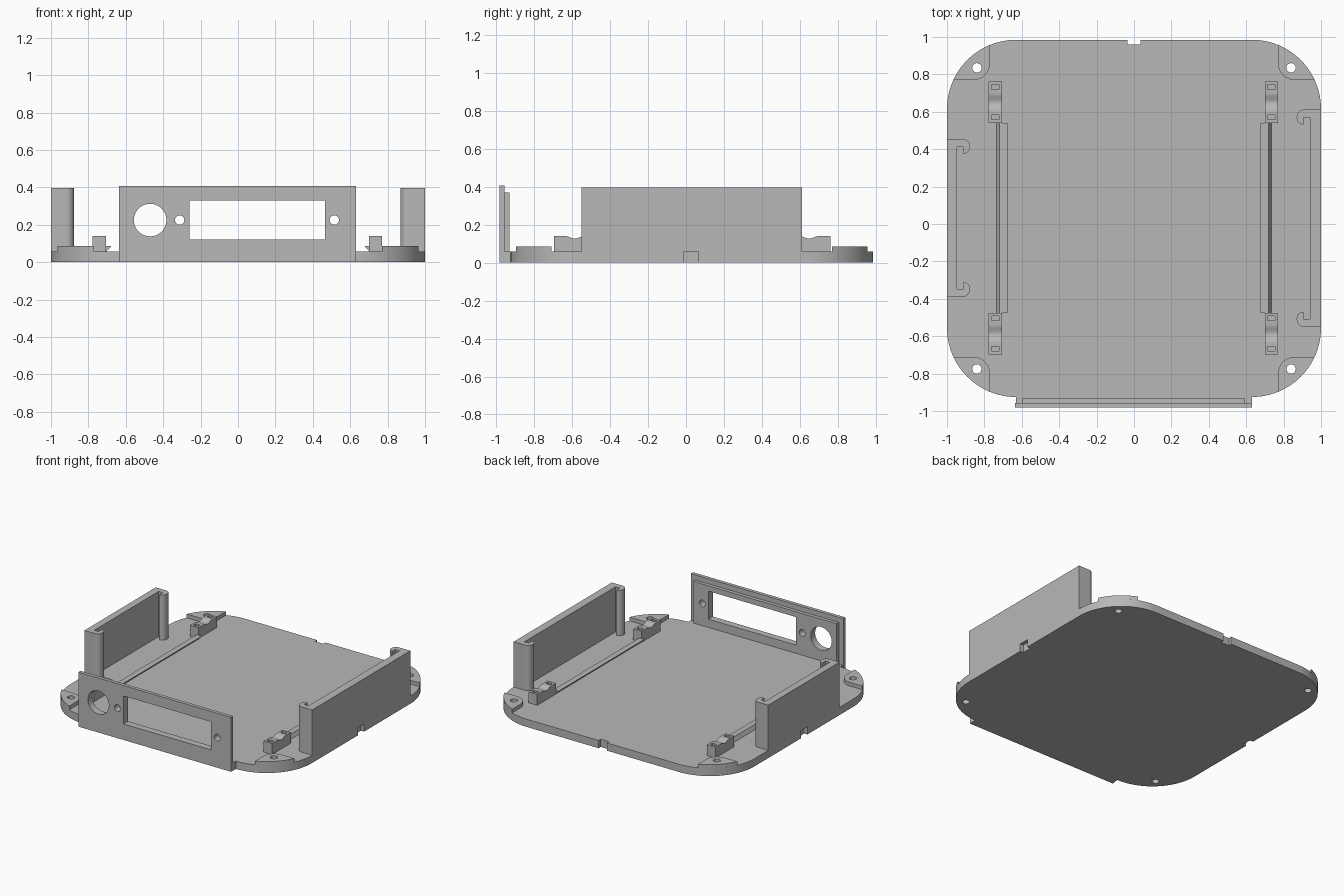
import bpy, bmesh, math
from mathutils import Vector

if "Cube" in bpy.data.objects:
    bpy.data.objects.remove(bpy.data.objects["Cube"])

grey = bpy.data.materials.new("light grey plastic")
grey.diffuse_color = (0.48, 0.48, 0.48, 1)
grey.use_nodes = True
grey.node_tree.nodes["Principled BSDF"].inputs["Base Color"].default_value = grey.diffuse_color

T = 0.058      # plate thickness
YC = 0.03      # centre of the plate in y
PAD_TOP = 0.086


def arc(cx, cy, r, a0, a1, n=12):
    """Points along an arc, angles in degrees."""
    out = []
    for i in range(n + 1):
        a = math.radians(a0 + (a1 - a0) * i / n)
        out.append((cx + r * math.cos(a), cy + r * math.sin(a)))
    return out


def prism(name, pts, lo, hi, axis="z"):
    """Extrude a 2D outline along z (x,y), y (x,z) or x (y,z)."""
    place = {"z": lambda p, h: (p[0], p[1], h),
             "y": lambda p, h: (p[0], h, p[1]),
             "x": lambda p, h: (h, p[0], p[1])}[axis]
    bm = bmesh.new()
    face = bm.faces.new([bm.verts.new(place(p, lo)) for p in pts])
    ext = bmesh.ops.extrude_face_region(bm, geom=[face])
    move = Vector(place((0, 0), hi - lo))
    for v in ext["geom"]:
        if isinstance(v, bmesh.types.BMVert):
            v.co += move
    bmesh.ops.recalc_face_normals(bm, faces=bm.faces[:])
    mesh = bpy.data.meshes.new(name)
    bm.to_mesh(mesh)
    bm.free()
    mesh.materials.append(grey)
    ob = bpy.data.objects.new(name, mesh)
    bpy.context.collection.objects.link(ob)
    return ob


def rect(x0, x1, y0, y1):
    return [(x0, y0), (x1, y0), (x1, y1), (x0, y1)]


def circle(x, y, r, n=32):
    return arc(x, y, r, 0, 360 * (n - 1) / n, n - 1)


def activate(ob):
    bpy.ops.object.select_all(action="DESELECT")
    ob.select_set(True)
    bpy.context.view_layer.objects.active = ob


def cut(ob, cutters):
    """Subtract each cutter and remove it."""
    for c in cutters:
        activate(ob)
        m = ob.modifiers.new("cut", "BOOLEAN")
        m.operation, m.solver, m.object = "DIFFERENCE", "EXACT", c
        bpy.ops.object.modifier_apply(modifier=m.name)
        bpy.data.objects.remove(c)


def mirror(pts, sx=1, sy=1):
    """Mirror an outline across x = 0 and the plate's centre line."""
    return [(x * sx, YC + (y - YC) * sy) for x, y in pts]


corners = [(sx, sy) for sx in (-1, 1) for sy in (-1, 1)]


def screw_hole(sx, sy):
    return prism("hole", mirror(circle(0.84, 0.835, 0.025, 24), sx, sy), -0.1, 0.2)


# Rounded base plate, with a straight tongue carrying the front panel
outline = (arc(0.63, 0.615, 0.37, 0, 90, 24) + arc(-0.63, 0.615, 0.37, 90, 180, 24)
           + arc(-0.63, -0.555, 0.37, 180, 270, 24)
           + [(-0.63, -0.957), (0.63, -0.957)]
           + arc(0.63, -0.555, 0.37, 270, 360, 24))
plate = prism("base_plate", outline, 0, T)
cut(plate, [screw_hole(*c) for c in corners] + [
    prism("back_notch", rect(-0.035, 0.035, 0.96, 1.1), -0.1, 0.2),
    prism("right_notch", rect(0.973, 1.1, -0.01, 0.065), -0.1, 0.2),
    prism("left_notch", rect(-1.1, -0.973, -0.01, 0.065), -0.1, 0.2)])

# Raised screw pads in the corners
a_start = math.degrees(math.asin(0.155 / 0.37))
a_end = math.degrees(math.acos(0.14 / 0.37))
pad = arc(0.63, 0.615, 0.37, a_start, a_end, 16) + arc(0.86, 0.86, 0.09, 180, 270, 12)
for sx, sy in corners:
    ob = prism("corner_pad", mirror(pad, sx, sy), T, PAD_TOP)
    cut(ob, [screw_hole(sx, sy)])


# Side walls whose ends curl into hooks
def side_wall(name, y0, y1, sx, shift):
    mid = (y0 + y1) / 2
    end = ([(1, y1)] + arc(0.91 + shift, y1 - 0.04, 0.04, 90, 180)
           + arc(0.905 + shift, y1 - 0.045, 0.035, 180, 270, 8)
           + [(0.905 + shift, y1 - 0.042), (0.94 + shift, y1 - 0.042)])
    other = [(x, 2 * mid - y) for x, y in reversed(end)]
    prism(name, [(x * sx, y) for x, y in end + other], T, 0.397)


side_wall("right_wall", -0.55, 0.612, 1, 0)
side_wall("left_wall", -0.39, 0.455, -1, 0.007)

# Front panel: outer sheet plus a smaller backing layer, with openings
panel = prism("front_panel", rect(-0.635, 0.63, 0, 0.408), -0.982, -0.956, "y")
backing = prism("panel_backing", rect(-0.597, 0.59, T, 0.37), -0.956, -0.93, "y")
for ob in (panel, backing):
    openings = [rect(-0.26, 0.465, 0.12, 0.33), circle(-0.47, 0.225, 0.087, 48),
                circle(-0.312, 0.225, 0.025, 24), circle(0.515, 0.225, 0.025, 24)]
    cut(ob, [prism("opening", o, -1.2, -0.8, "y") for o in openings])

# Clips: saddle-topped blocks with two small pockets
for x in (-0.742, 0.735):
    for y in (0.54, -0.697):
        n = 16
        saddle = [(y + 0.06 + 0.1 * i / n,
                   0.1335 + 0.0065 * math.cos(2 * math.pi * i / n)) for i in range(n + 1)]
        side = [(y, T), (y, 0.14)] + saddle + [(y + 0.222, 0.14), (y + 0.222, T)]
        clip = prism("clip", side, x - 0.035, x + 0.035, "x")
        cut(clip, [
            prism("deep_pocket", rect(x - 0.02, x + 0.02, y + 0.18, y + 0.205), 0.075, 0.3),
            prism("shallow_pocket", rect(x - 0.02, x + 0.02, y + 0.018, y + 0.043), 0.12, 0.3)])

# Undercut rails running between the clips
rail = [(0.702, T), (0.677, PAD_TOP), (0.72, PAD_TOP), (0.735, T)]
for sx in (-1, 1):
    prism("rail", [(x * sx, z) for x, z in rail], -0.475, 0.54, "y")

# Smooth curves while keeping the edges crisp
for ob in list(bpy.context.scene.objects):
    activate(ob)
    bpy.ops.object.shade_smooth_by_angle(angle=math.radians(30))
